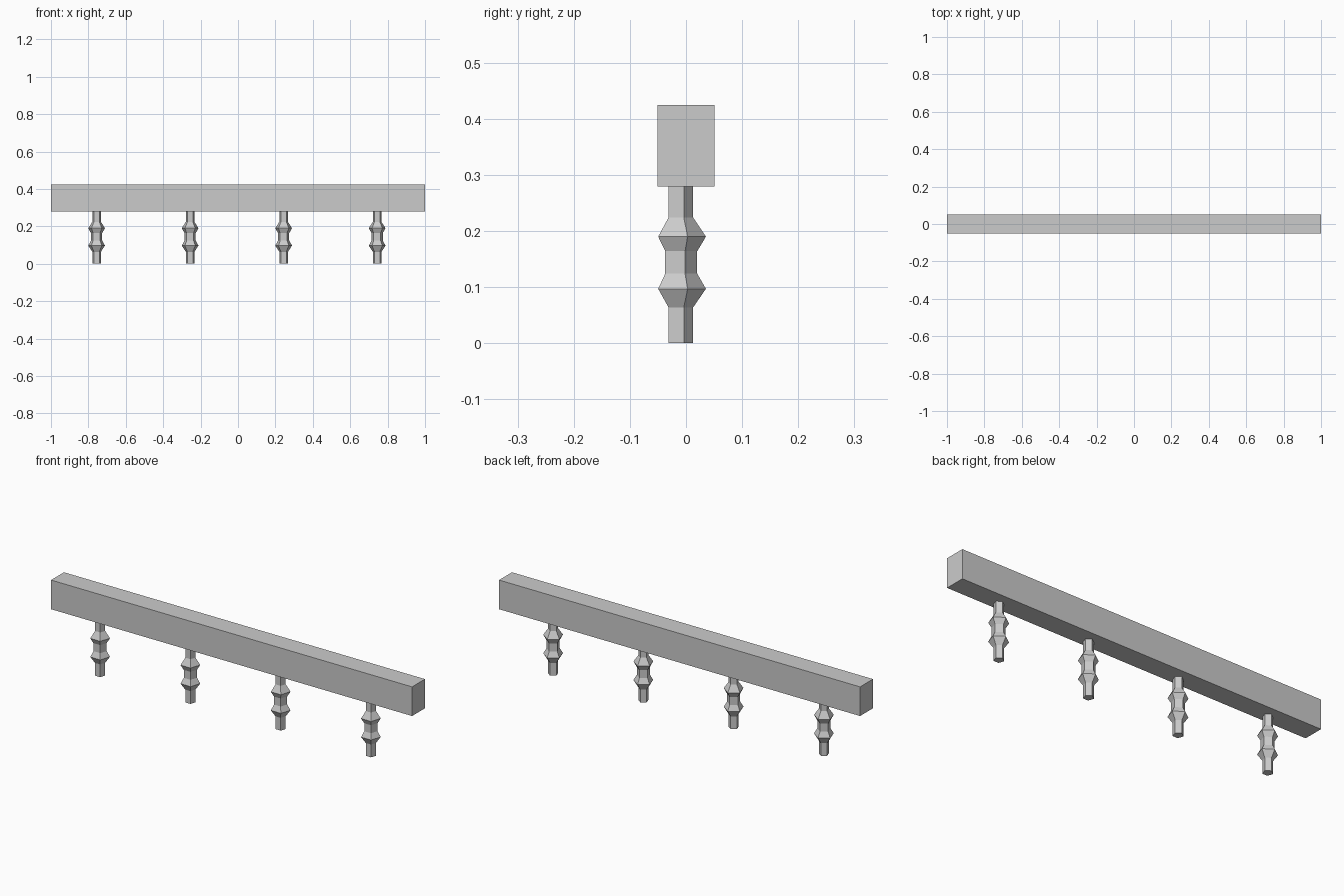
import bpy, bmesh
from math import pi, sin, cos

if "Cube" in bpy.data.objects:
    bpy.data.objects.remove(bpy.data.objects["Cube"], do_unlink=True)

# Single stone-grey material
GREY = (0.6, 0.6, 0.6, 1.0)
stone = bpy.data.materials.new("stone_grey")
stone.use_nodes = True
stone.diffuse_color = GREY
stone.node_tree.nodes["Principled BSDF"].inputs["Base Color"].default_value = GREY

BEAM_BOTTOM, BEAM_TOP, BEAM_DEPTH = 0.279, 0.425, 0.102
SIDES = 5
NARROW, WAIST, BULGE = 0.0243, 0.0315, 0.047


def add_object(name, bm, location):
    bmesh.ops.recalc_face_normals(bm, faces=bm.faces)
    mesh = bpy.data.meshes.new(name)
    bm.to_mesh(mesh)
    bm.free()
    mesh.materials.append(stone)
    obj = bpy.data.objects.new(name, mesh)
    obj.location = location
    bpy.context.collection.objects.link(obj)


def add_baluster(name, location):
    # Five-sided turned profile: (radius, height), one corner to the back
    profile = [(NARROW, 0), (NARROW, 0.064), (BULGE, 0.097), (WAIST, 0.124),
               (WAIST, 0.164), (BULGE, 0.19), (NARROW, 0.224), (NARROW, BEAM_BOTTOM)]
    bm = bmesh.new()
    rings = []
    for r, z in profile:
        angles = [pi / 2 + 2 * pi * i / SIDES for i in range(SIDES)]
        rings.append([bm.verts.new((r * cos(a), r * sin(a), z)) for a in angles])
    for low, high in zip(rings, rings[1:]):
        for i in range(SIDES):
            j = (i + 1) % SIDES
            bm.faces.new((low[i], low[j], high[j], high[i]))
    bm.faces.new(rings[0])
    bm.faces.new(rings[-1])
    add_object(name, bm, location)


# Top rail
bm = bmesh.new()
bmesh.ops.create_cube(bm, size=1)
bmesh.ops.scale(bm, verts=bm.verts, vec=(2, BEAM_DEPTH, BEAM_TOP - BEAM_BOTTOM))
add_object("top_rail", bm, (0, 0, (BEAM_TOP + BEAM_BOTTOM) / 2))

# Row of balusters
for k in range(4):
    add_baluster(f"baluster_{k + 1}", (-0.756 + 0.5 * k, -0.0115, 0))
